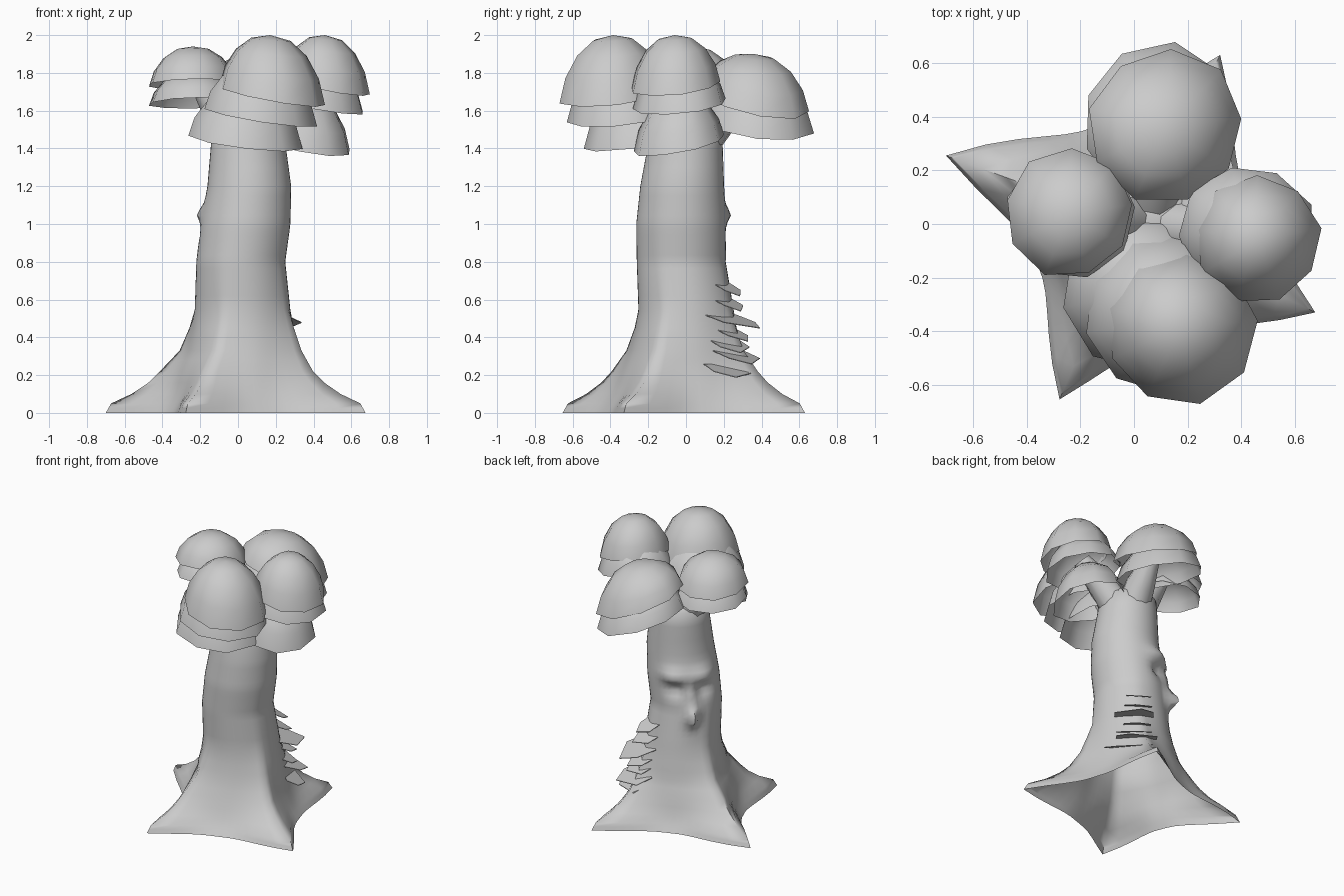
import bpy, bmesh, math, random
from mathutils import Vector

if "Cube" in bpy.data.objects:
    bpy.data.objects.remove(bpy.data.objects["Cube"])

random.seed(4)


def make(name, verts, faces, angle=60):
    me = bpy.data.meshes.new(name)
    me.from_pydata(verts, [], faces)
    bm = bmesh.new()
    bm.from_mesh(me)
    bmesh.ops.recalc_face_normals(bm, faces=bm.faces)
    bm.to_mesh(me)
    bm.free()
    ob = bpy.data.objects.new(name, me)
    bpy.context.collection.objects.link(ob)
    bpy.ops.object.select_all(action='DESELECT')
    ob.select_set(True)
    bpy.context.view_layer.objects.active = ob
    bpy.ops.object.shade_smooth_by_angle(angle=math.radians(angle))
    return ob


def loft(rings, start=None, end=None):
    # skin a stack of equal rings, optionally closed by pole points
    n = len(rings[0])
    verts = [v for ring in rings for v in ring]
    faces = [(k * n + i, k * n + (i + 1) % n, (k + 1) * n + (i + 1) % n, (k + 1) * n + i)
             for k in range(len(rings) - 1) for i in range(n)]
    for pole, base in ((start, 0), (end, (len(rings) - 1) * n)):
        if pole is not None:
            verts.append(pole)
            faces += [(base + i, base + (i + 1) % n, len(verts) - 1) for i in range(n)]
    return verts, faces


def lerp(table, z):
    for a, b in zip(table, table[1:]):
        if z <= b[0]:
            t = (z - a[0]) / (b[0] - a[0])
            return [p + (q - p) * t for p, q in zip(a[1:], b[1:])]
    return table[-1][1:]


# Trunk: z, centre x, centre y, valley radius, root ridge radius
TRUNK = [(0, 0, 0, .45, .745), (.05, 0, 0, .415, .715), (.1, 0, 0, .385, .60),
         (.16, 0, 0, .36, .505), (.22, 0, 0, .335, .44), (.33, .02, 0, .29, .35),
         (.45, .025, 0, .262, .30), (.55, .025, 0, .25, .265), (.8, .015, -.025, .235, .24),
         (1.0, .04, -.025, .238, .24), (1.2, .06, -.02, .222, .222),
         (1.4, .055, -.005, .20, .20), (1.5, .055, 0, .19, .19), (1.55, .06, 0, .13, .13)]
ROOTS = [63, 160, 247, 334]
REACH = [.87, 1.0, .88, 1.02]   # relative length of each root
FOLD = [.06, .06, .0, .02]      # how far each hollow between roots is drawn in
STEPS = 12


def gauss(a, a0, sa, z, z0, sz):
    return math.exp(-((a - a0) / sa) ** 2 - ((z - z0) / sz) ** 2)


def face_bump(a, z):
    # brow, eye sockets and nose on the back left side
    b = sum(.04 * gauss(a, 135 + s, 22, z, 1.05, .045)
            - .04 * gauss(a, 135 + s, 15, z, .95, .045) for s in (-24, 24))
    return b + .09 * gauss(a, 135, 9, z, .78, .07) + .03 * gauss(a, 135, 10, z, .93, .06)


levels = [0, .025, .05, .1, .16, .22, .28, .33, .39, .45, .55, .62]
levels += [.66 + .035 * i for i in range(15)] + [1.2, 1.3, 1.4, 1.5, 1.55]
rings = []
for z in levels:
    cx, cy, valley, ridge = lerp(TRUNK, z)
    ring = []
    for k, a0 in enumerate(ROOTS):
        gap = (ROOTS[(k + 1) % 4] - a0) % 360
        for i in range(STEPS):
            t = i / STEPS
            a = a0 + gap * t
            w = (1 - min(t, 1 - t) * 2) ** (2.8 if t < .5 else 2.2)
            fold = FOLD[k] * max(0, 1 - z / .4) * (1 - w)
            reach = REACH[k] if t < .5 else REACH[(k + 1) % 4]
            r = valley + (ridge - valley) * w * reach - fold + face_bump(a, z)
            ring.append((cx + r * math.cos(math.radians(a)),
                         cy + r * math.sin(math.radians(a)), z))
    rings.append(ring)
make("trunk", *loft(rings, None, (.06, 0, 1.56)), angle=70)


# Branches forking from the trunk top into the canopy
def branch(name, end):
    end = Vector(end)
    out = Vector((end.x - .055, end.y, 0)).normalized()
    p0 = Vector((.055, 0, 1.41)) + out * .05
    pts = [p0, p0.lerp(end, .45) + Vector((0, 0, .02)), end]
    side = Vector((-out.y, out.x, 0))
    up = side.cross(end - p0).normalized()
    rs = []
    for p, r in zip(pts, (.115, .1, .06)):
        rs.append([p + (side * math.cos(j * math.tau / 10) + up * math.sin(j * math.tau / 10)) * r
                   for j in range(10)])
    make(name, *loft(rs, pts[0], pts[-1]))


branch("branch_front", (.13, -.32, 1.72))
branch("branch_right", (.41, -.05, 1.72))
branch("branch_left", (-.2, .03, 1.76))
branch("branch_back", (.12, .32, 1.68))


# Canopy: open, tilted low-poly domes stacked in layers
def leaf_dome(name, x, y, rim, r, h, sx, sy):
    n = 9
    phase = random.uniform(0, math.tau)
    wob = [random.uniform(.98, 1.06) for _ in range(n)]
    rs = []
    for f, g in ((1, 0), (.89, .38), (.67, .71), (.37, .93)):
        ring = []
        for j in range(n):
            a = phase + j * math.tau / n
            dx, dy = r * f * wob[j] * math.cos(a), r * f * wob[j] * math.sin(a)
            ring.append((x + dx, y + dy, rim + h * g + (sx * dx + sy * dy) * (1 - .6 * g)))
        rs.append(ring)
    make(name, *loft(rs, None, (x, y, rim + h)), angle=80)


DOMES = {
    "front": [(.17, -.385, 1.68, .28, .32, -.18, .10), (.11, -.34, 1.57, .295, .28, -.16, .10),
              (.04, -.25, 1.44, .295, .28, -.12, .14)],
    "right": [(.46, -.06, 1.73, .23, .27, -.20, .10), (.42, -.03, 1.63, .25, .23, -.18, .10),
              (.36, -.04, 1.42, .24, .27, -.18, .18)],
    "left": [(-.24, .04, 1.74, .235, .20, .03, -.12), (-.24, .04, 1.64, .235, .17, .03, -.12)],
    "back": [(.12, .36, 1.66, .28, .24, -.30, -.20), (.10, .38, 1.53, .29, .24, -.28, -.12)],
}
for side, layers in DOMES.items():
    for i, layer in enumerate(layers):
        leaf_dome(f"leaf_dome_{side}_{i + 1}", *layer)

# Bracket fungus: thin plates on the back right; z, angle, width, inner and outer radius
PLATES = [(.66, 57, .16, .22, .35), (.58, 56, .18, .22, .37), (.49, 50, .26, .24, .47),
          (.42, 54, .18, .25, .41), (.36, 50, .24, .26, .40), (.30, 53, .27, .28, .47),
          (.23, 44, .32, .30, .44)]
for i, (z, a, w, r0, r1) in enumerate(PLATES):
    a = math.radians(a)
    out = Vector((math.cos(a), math.sin(a), 0))
    side = Vector((-out.y, out.x, 0))
    skew = random.uniform(-.2, .2) * w
    outline = [out * r0 - side * w * .5, out * (r0 + r1 * 1.3) / 2.3 - side * w * .5,
               out * r1 + side * skew, out * (r0 + r1 * 1.3) / 2.3 + side * w * .5,
               out * r0 + side * w * .5]
    top = [p + Vector((0, 0, z + .03 - .07 * (p.dot(out) - r0) / (r1 - r0))) for p in outline]
    low = [p - Vector((0, 0, .004)) for p in top]
    n = len(top)
    faces = [tuple(range(n)), tuple(range(2 * n - 1, n - 1, -1))]
    faces += [(j, (j + 1) % n, n + (j + 1) % n, n + j) for j in range(n)]
    make(f"fungus_plate_{i + 1}", top + low, faces, angle=20)
